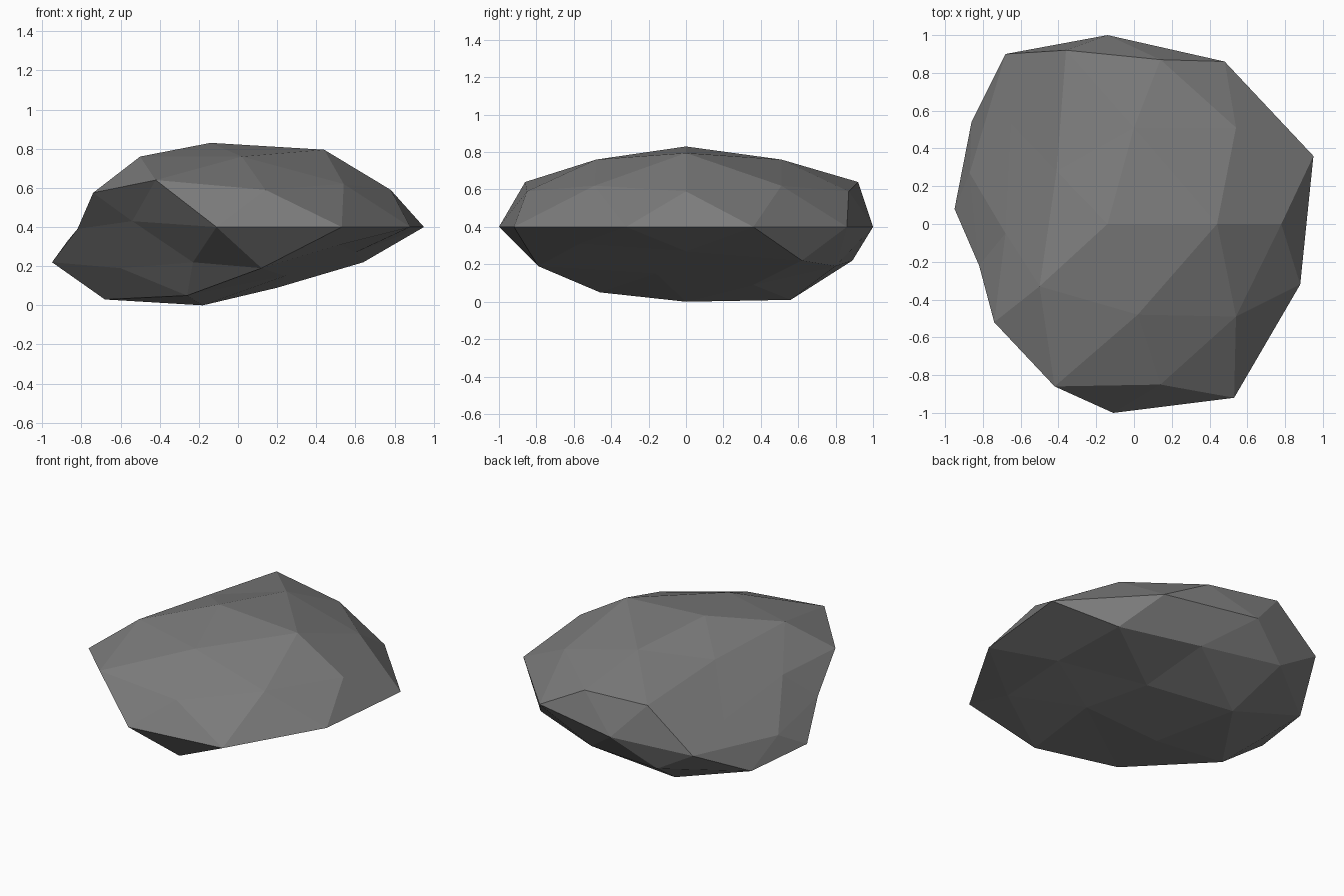
import bpy
import bmesh
import math

# Remove the default cube only
default_cube = bpy.data.objects.get("Cube")
if default_cube:
    bpy.data.objects.remove(default_cube, do_unlink=True)


def make_material(name, colour):
    material = bpy.data.materials.new(name)
    material.use_nodes = True
    material.diffuse_color = colour
    shader = material.node_tree.nodes["Principled BSDF"]
    shader.inputs["Base Color"].default_value = colour
    shader.inputs["Roughness"].default_value = 1
    return material


def latitude(vert):
    return round(vert.co.z, 2)


def longitude(vert):
    # Small lead keeps the first vertex of a ring from wrapping around
    return (math.atan2(vert.co.y, vert.co.x) + 0.1) % math.tau


# Each ring of the boulder: usual height, then x, y and, where chipped, a height.
# Rings run from the crown to the underside, counter-clockwise from the left side.
crown = (.83, [(-.14, 0)])
shoulder = (.76, [(.44, 0, .795), (0, .51), (-.41, .28, .715), (-.5, -.33), (.02, -.48)])
upper_bevel = (.62, [(.54, .51), (-.36, .92, .64), (-.68, -.05, .56),
                     (-.42, -.86, .64), (.54, -.49)])
upper_side = (.59, [(.78, 0), (.14, .87), (-.65, .53, .47), (-.74, -.52, .575),
                    (.14, -.85)])
rim = (.4, [(.95, .36), (.48, .86), (-.14, 1), (-.68, .9, .38), (-.87, .27, .33),
            (-.82, -.22, .39), (-.54, -.55, .43), (-.11, -1), (.53, -.92), (.88, -.32)])
lower_side = (.22, [(.64, .62), (-.41, .89), (-.95, .08), (-.23, -.64), (.52, -.57, .31)])
lower_bevel = (.19, [(.6, 0, .27), (.14, .8), (-.86, .54), (-.6, -.26), (.12, -.79)])
belly = (.03, [(.2, .36, .09), (-.31, .56, .01), (-.68, .02),
               (-.26, -.46, .05), (.24, -.16, .15)])
base = (0, [(-.18, 0)])
rings = [crown, shoulder, upper_bevel, upper_side, rim,
         lower_side, lower_bevel, belly, base]

# Start from a faceted ball and pull each ring into the chipped boulder shape
bm = bmesh.new()
bmesh.ops.create_icosphere(bm, subdivisions=2, radius=1)
levels = sorted({latitude(v) for v in bm.verts}, reverse=True)
layers = [sorted((v for v in bm.verts if latitude(v) == level), key=longitude)
          for level in levels]
for layer, (height, points) in zip(layers, rings):
    for vert, point in zip(layer, points):
        chipped_height = point[2] if len(point) > 2 else height
        vert.co = (point[0], point[1], chipped_height)
bmesh.ops.recalc_face_normals(bm, faces=bm.faces)
for face in bm.faces:
    face.smooth = False

# Boulder object with one stone colour
mesh = bpy.data.meshes.new("boulder")
bm.to_mesh(mesh)
bm.free()
mesh.materials.append(make_material("stone grey", (.2, .2, .2, 1)))
boulder = bpy.data.objects.new("boulder", mesh)
bpy.context.collection.objects.link(boulder)
